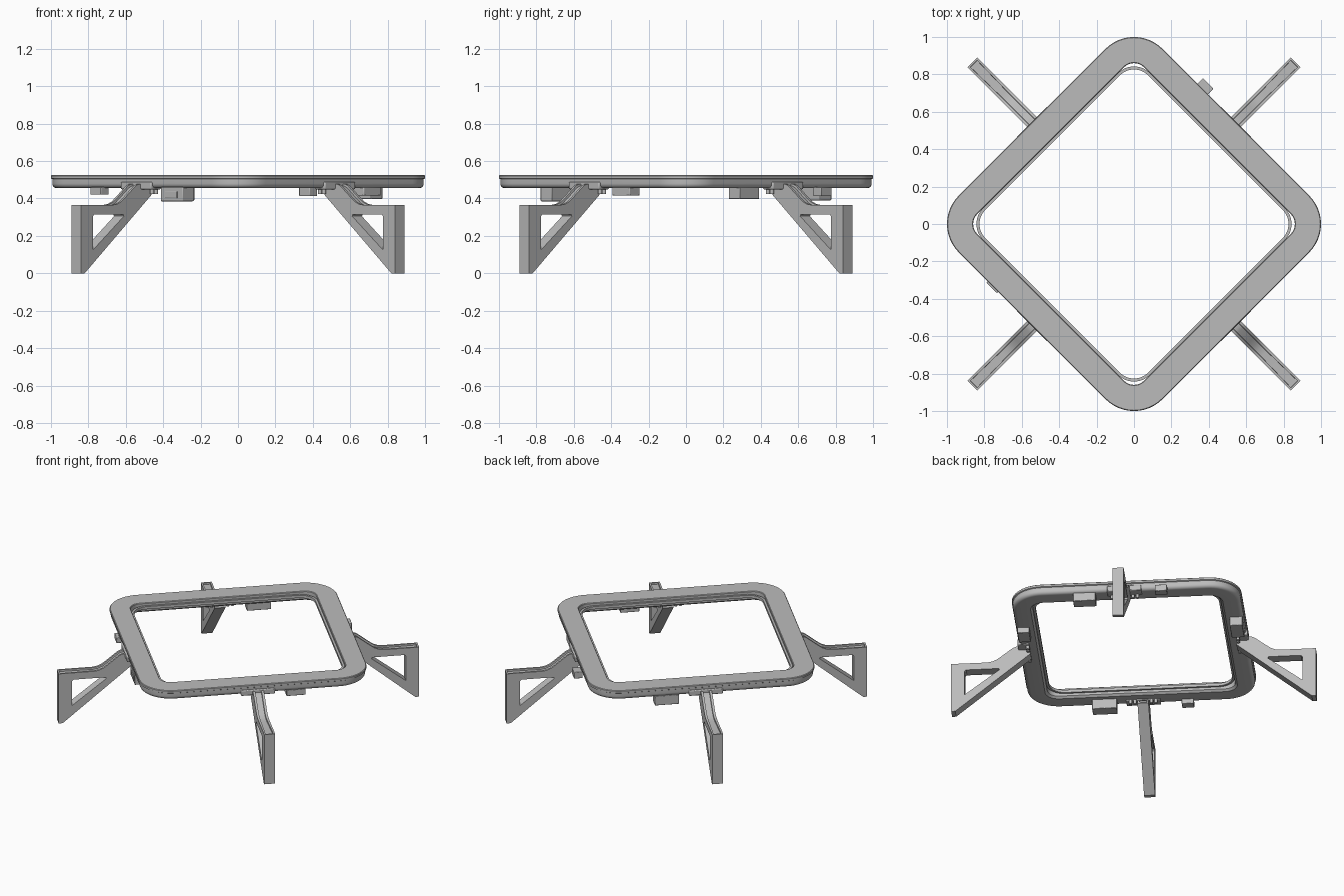
import bpy, bmesh, math
from mathutils import Matrix, Vector

if "Cube" in bpy.data.objects:
    bpy.data.objects.remove(bpy.data.objects["Cube"], do_unlink=True)

grey = bpy.data.materials.new("mid grey")
grey.use_nodes = True
grey.diffuse_color = (0.5, 0.5, 0.5, 1)
grey.node_tree.nodes["Principled BSDF"].inputs["Base Color"].default_value = (0.5, 0.5, 0.5, 1)


def finish(bm, name, turn=0, place=(0, 0, 0), bevel=0):
    """Turn a bmesh into a shaded object."""
    bmesh.ops.recalc_face_normals(bm, faces=bm.faces)
    mesh = bpy.data.meshes.new(name)
    bm.transform(Matrix.Translation(place) @ Matrix.Rotation(math.radians(turn), 4, "Z"))
    bm.to_mesh(mesh)
    bm.free()
    ob = bpy.data.objects.new(name, mesh)
    bpy.context.collection.objects.link(ob)
    mesh.materials.append(grey)
    if bevel:
        mod = ob.modifiers.new("Bevel", "BEVEL")
        mod.width, mod.segments, mod.limit_method = bevel, 2, "ANGLE"
    bpy.ops.object.select_all(action="DESELECT")
    bpy.context.view_layer.objects.active = ob
    ob.select_set(True)
    bpy.ops.object.shade_smooth_by_angle(angle=math.radians(35))
    return ob


def rounded_square(half, radius, z, steps=12):
    pts = []
    for k in range(4):
        for i in range(steps + 1):
            a = math.pi / 2 * (k + i / steps)
            c = math.pi / 4 + k * math.pi / 2
            r = (half - radius) * math.sqrt(2)
            pts.append((r * math.cos(c) + radius * math.cos(a),
                        r * math.sin(c) + radius * math.sin(a), z))
    return pts


def ring(name, section, centre):
    """Sweep a closed section (half width, height) round a rounded square."""
    bm = bmesh.new()
    loops = [[bm.verts.new(p) for p in rounded_square(h, h - centre, z)] for h, z in section]
    n = len(loops[0])
    for j, a in enumerate(loops):
        b = loops[(j + 1) % len(loops)]
        for i in range(n):
            bm.faces.new((a[i], a[(i + 1) % n], b[(i + 1) % n], b[i]))
    return finish(bm, name, 45)


def box(name, size, place, turn, bevel=0.004, local=(0, 0, 0)):
    bm = bmesh.new()
    bmesh.ops.create_cube(bm, size=1)
    bm.transform(Matrix.Translation(local) @ Matrix.Diagonal((*size, 1)))
    return finish(bm, name, turn, place, bevel)


# Main frame: thin top lip, rounded lower edges
section = [(0.63, 0.521), (0.634, 0.525), (0.766, 0.525), (0.77, 0.521), (0.77, 0.507),
           (0.763, 0.503), (0.763, 0.48)]
for i in range(1, 6):
    a = math.pi / 2 * i / 5
    section.append((0.738 + 0.025 * math.cos(a), 0.48 - 0.025 * math.sin(a)))
section += [(0.645, 0.455), (0.63, 0.468)]
ring("frame", section, 0.555)

# Thin seal inside the opening
ring("inner_seal", [(0.615, 0.485), (0.615, 0.505), (0.631, 0.505), (0.631, 0.485)], 0.51)


# Legs: triangular brackets with an open window and a grooved top
outline = [(1.196, 0), (1.223, 0), (1.223, 0.365), (0.985, 0.365), (0.95, 0.37), (0.92, 0.383),
           (0.89, 0.405), (0.81, 0.468), (0.785, 0.478), (0.71, 0.478), (0.69, 0.42)]
window = [(1.133, 0.125), (1.133, 0.305), (1.123, 0.315), (0.905, 0.315), (0.9, 0.305)]
HALF = 0.037


def leg(name, turn):
    bm = bmesh.new()
    edges = []
    for loop in (outline, window):
        vs = [bm.verts.new((d, -HALF, z)) for d, z in loop]
        edges += [bm.edges.new((vs[i - 1], vs[i])) for i in range(len(vs))]
    bmesh.ops.triangle_fill(bm, edges=edges, use_beauty=True, normal=Vector((0, -1, 0)))
    out = bmesh.ops.extrude_face_region(bm, geom=bm.faces[:])
    moved = [v for v in out["geom"] if isinstance(v, bmesh.types.BMVert)]
    bmesh.ops.translate(bm, verts=moved, vec=(0, 2 * HALF, 0))
    bmesh.ops.recalc_face_normals(bm, faces=bm.faces)
    bm.normal_update()
    top = [f for f in bm.faces if f.normal.z > 0.3 and f.calc_center_median().z > 0.36]
    bmesh.ops.inset_region(bm, faces=top, thickness=0.016, depth=0)
    walls = bmesh.ops.inset_region(bm, faces=top, thickness=0.001, depth=-0.012)
    return finish(bm, name, turn)


def bolt(name, d, side, turn):
    bm = bmesh.new()
    bmesh.ops.create_cone(bm, cap_ends=True, segments=16, radius1=0.011, radius2=0.011, depth=0.03)
    bm.transform(Matrix.Translation((d, side, 0.439)))
    return finish(bm, name, turn)


for k, corner in enumerate(("back_left", "back_right", "front_right", "front_left")):
    turn = 45 + 90 * k
    leg(corner + "_leg", turn)
    box(corner + "_mount", (0.078, 0.23, 0.04), (0, 0, 0), turn, 0.006, (0.734, 0, 0.469))
    for side in (-0.085, -0.055, 0.055, 0.085):
        bolt(corner + "_bolt", 0.705, side, turn)

# Small housings hung below the frame: x, y, length, width, lowest height
housings = [("front_right_module", -0.325, -0.69, 0.165, 0.085, 0.385),
            ("front_right_clip", -0.74, -0.32, 0.08, 0.06, 0.42),
            ("back_left_module", 0.69, 0.31, 0.15, 0.085, 0.397),
            ("back_left_clip", 0.375, 0.73, 0.08, 0.06, 0.412),
            ("back_right_module", -0.32, 0.69, 0.165, 0.085, 0.39),
            ("front_left_module", 0.69, -0.32, 0.13, 0.08, 0.415)]
for name, x, y, length, width, low in housings:
    turn = 45 if x * y < 0 else -45
    box(name, (length, width, 0.46 - low), (x, y, (low + 0.46) / 2), turn)

# Raised panel on the outer face of the front right module
box("module_panel", (0.09, 0.008, 0.035), (-0.325, -0.69, 0.42), -45, 0.002, (0, -0.044, 0))
